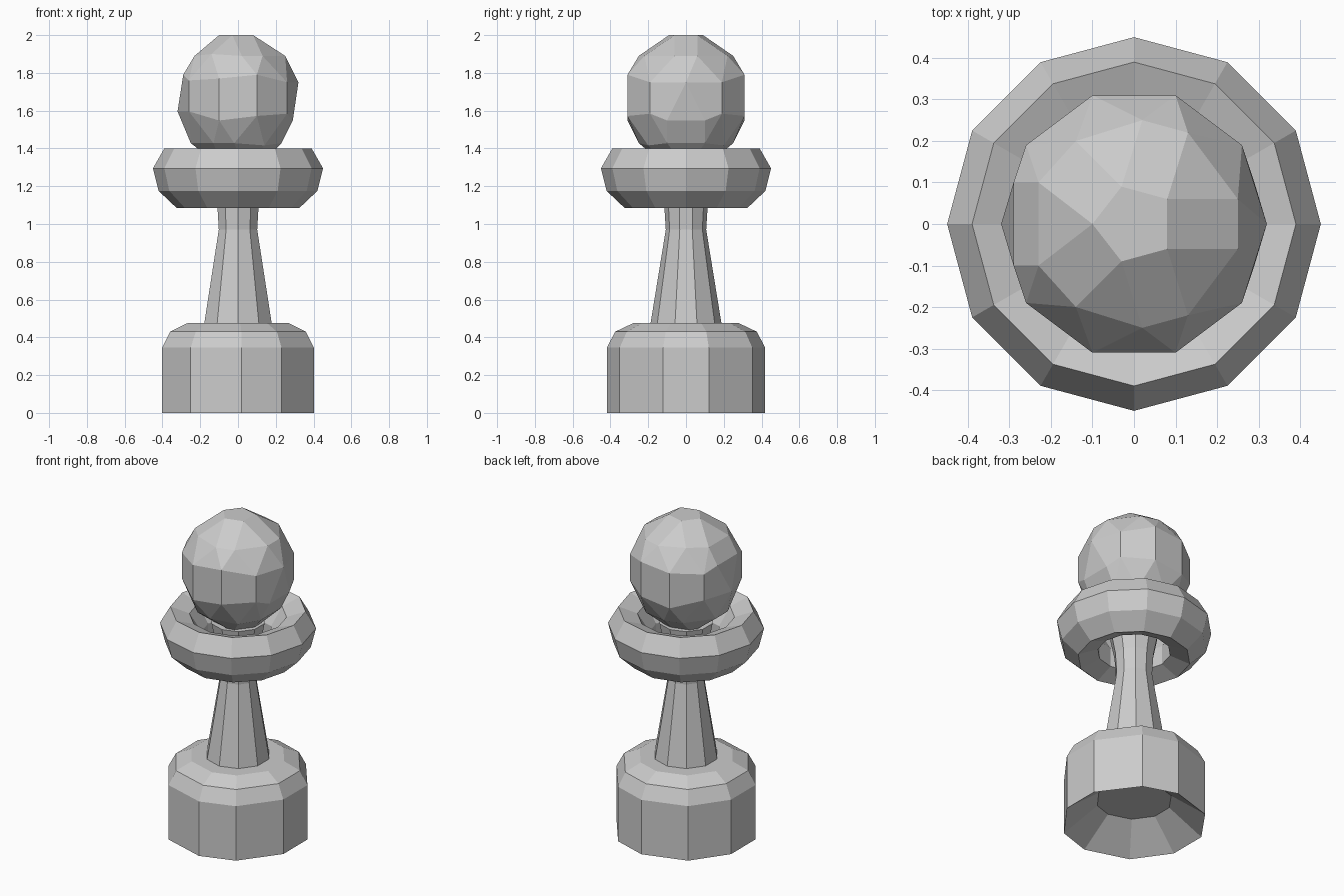
import bpy, bmesh
from math import sin, cos, radians
from mathutils import Vector

if "Cube" in bpy.data.objects:
    bpy.data.objects.remove(bpy.data.objects["Cube"])


def finish(name, bm):
    bmesh.ops.recalc_face_normals(bm, faces=bm.faces)
    mesh = bpy.data.meshes.new(name)
    bm.to_mesh(mesh)
    bm.free()
    obj = bpy.data.objects.new(name, mesh)
    bpy.context.collection.objects.link(obj)
    return obj


def lathe(name, profile, angles, ring=False):
    """Spin (radius, z) points through the angles; cap the ends or close into a ring."""
    bm = bmesh.new()
    loops = [[bm.verts.new((r * cos(radians(a)), r * sin(radians(a)), z)) for a in angles]
             for r, z in profile]
    n = len(angles)
    pairs = list(zip(loops, loops[1:]))
    if ring:
        pairs.append((loops[-1], loops[0]))
    else:
        bm.faces.new(loops[0])
        bm.faces.new(loops[-1])
    for low, high in pairs:
        for i in range(n):
            j = (i + 1) % n
            bm.faces.new((low[i], low[j], high[j], high[i]))
    return finish(name, bm)


# Ten-sided base, hollowed underneath, with a rounded shoulder
half = [16.7, 56.7, 87.3, 126.6, 163]
lathe("base", [(0.22, 0.15), (0.42, 0), (0.42, 0.345), (0.375, 0.43), (0.28, 0.475)],
      half + [360 - a for a in reversed(half)])

# Tapered stem that flares up into the collar
lathe("stem", [(0.19, 0.46), (0.107, 0.97), (0.115, 1.1), (0.16, 1.33)],
      [18 + 36 * i for i in range(10)])

# Twelve-sided hollow collar
lathe("collar", [(0.45, 1.295), (0.39, 1.4), (0.28, 1.36), (0.21, 1.25),
                 (0.21, 1.13), (0.325, 1.085), (0.42, 1.175)],
      [30 * i for i in range(12)], ring=True)

# Faceted head: mirrored upper points, inverted and stretched for the lower half
upper = [(-.10, 0, 2.0), (-.03, .09, 2.0), (.08, .06, 2.0), (-.23, .10, 1.89),
         (-.14, .20, 1.9), (.02, .25, 1.89), (.13, .22, 1.89), (.25, .06, 1.89),
         (.32, 0, 1.75), (.26, .19, 1.75), (.10, .31, 1.79), (-.10, .31, 1.77),
         (-.26, .19, 1.76), (-.29, .10, 1.79)]
bm = bmesh.new()
middle = 1.68
for x, y, z in upper:
    for s in ((1, -1) if y else (1,)):
        bm.verts.new(Vector((x, s * y, z)))
        bm.verts.new(Vector((-x, s * y, middle - (z - middle) * 1.2)))
hull = bmesh.ops.convex_hull(bm, input=bm.verts)
loose = [v for v in bm.verts if not v.link_faces]
bmesh.ops.delete(bm, geom=loose, context='VERTS')
bmesh.ops.dissolve_limit(bm, angle_limit=radians(4), verts=bm.verts, edges=bm.edges)
finish("head", bm)
